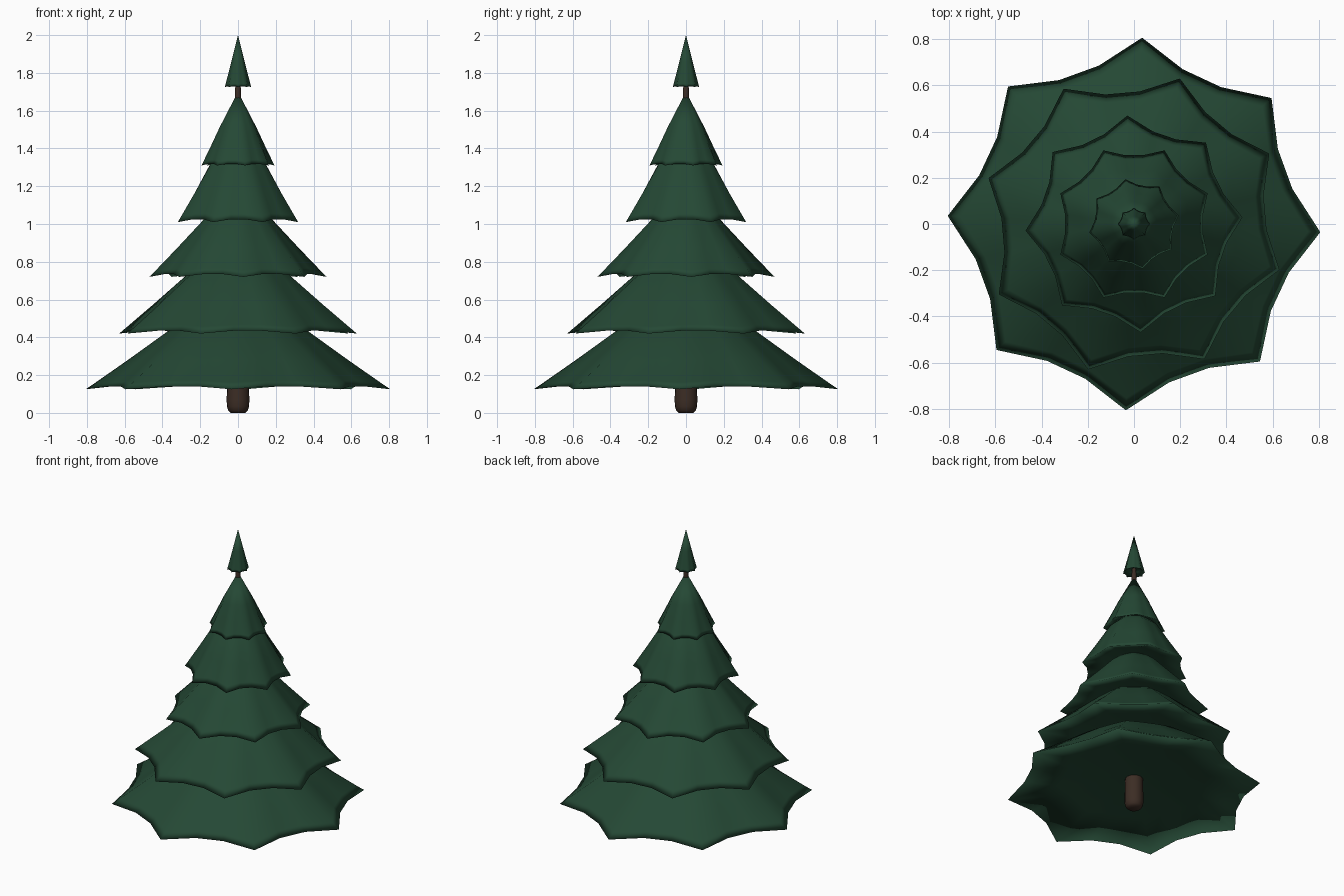
import bpy, bmesh
from math import pi, sin, cos, radians

if "Cube" in bpy.data.objects:
    bpy.data.objects.remove(bpy.data.objects["Cube"])


def material(name, color):
    m = bpy.data.materials.new(name)
    m.diffuse_color = (*color, 1)
    m.use_nodes = True
    m.node_tree.nodes["Principled BSDF"].inputs["Base Color"].default_value = m.diffuse_color
    return m


GREEN = material("needles_green", (0.018, 0.065, 0.035))
BROWN = material("bark_brown", (0.045, 0.026, 0.018))


def loft(name, rings, bottom, top, mat):
    """Closed skin through rings (listed bottom to top) with pole points."""
    bm = bmesh.new()
    loops = [[bm.verts.new(p) for p in ring] for ring in rings]
    n = len(loops[0])
    low, high = bm.verts.new((0, 0, bottom)), bm.verts.new((0, 0, top))
    for i in range(n):
        j = (i + 1) % n
        bm.faces.new((low, loops[0][j], loops[0][i]))
        bm.faces.new((high, loops[-1][i], loops[-1][j]))
        for a, b in zip(loops, loops[1:]):
            bm.faces.new((a[i], a[j], b[j], b[i]))
    bmesh.ops.recalc_face_normals(bm, faces=bm.faces)
    for f in bm.faces:
        f.smooth = True
    me = bpy.data.meshes.new(name)
    bm.to_mesh(me)
    bm.free()
    me.materials.append(mat)
    ob = bpy.data.objects.new(name, me)
    bpy.context.collection.objects.link(ob)
    return ob


def star_ring(r, z, offset, dip, lift):
    """24-point ring with 8 tips; in-between points are pulled in and raised."""
    pts = []
    for i in range(24):
        a = radians(offset) + 2 * pi * i / 24
        tip = i % 3 == 0
        k = r if tip else r * (1 - dip)
        pts.append((k * cos(a), k * sin(a), z if tip else z + lift))
    return pts


# Branch tiers: base z, tip radius, rotation, mid radius, mid z, apex z, hollow height
TIERS = [
    (0.125, 0.807, -2.5, 0.375, 0.43, 0.62, 0.09),
    (0.42, 0.66, -17.5, 0.285, 0.73, 0.92, 0.08),
    (0.72, 0.47, 3.5, 0.185, 1.02, 1.18, 0.07),
    (1.01, 0.345, 22.5, 0.16, 1.31, 1.46, 0.07),
    (1.31, 0.197, 11, 0.10, 1.51, 1.70, 0.05),
    (1.725, 0.07, 0, 0.035, 1.86, 2.00, 0.03),
]
for n, (z, r, off, mr, mz, top, hollow) in enumerate(TIERS):
    def slope(t):
        return r + (mr - r) * t, z + (mz - z) * t
    rings = [star_ring(r * 0.6, z + hollow * 0.85, off, 0.08, 0)]
    for t, dip, lift in ((0, 0.13, 0.015), (0.12, 0.125, 0.01),
                         (0.5, 0.09, 0.003), (1, 0.05, 0)):
        rr, zz = slope(t)
        # slight flare towards the tips
        rings.append(star_ring(rr - 0.02 * r * t * (1 - t), zz, off, dip, lift * min(1, r / 0.35)))
    loft(f"branch_tier_{n + 1}", rings, z + hollow, top, GREEN)

# Tapered trunk with a rounded foot
profile = [(0.038, 0), (0.052, 0.012), (0.059, 0.035), (0.06, 0.07),
           (0.055, 0.3), (0.016, 1.68), (0.012, 1.8)]
loft("trunk", [[(r * cos(2 * pi * i / 16), r * sin(2 * pi * i / 16), z) for i in range(16)]
               for r, z in profile], 0, 1.81, BROWN)
